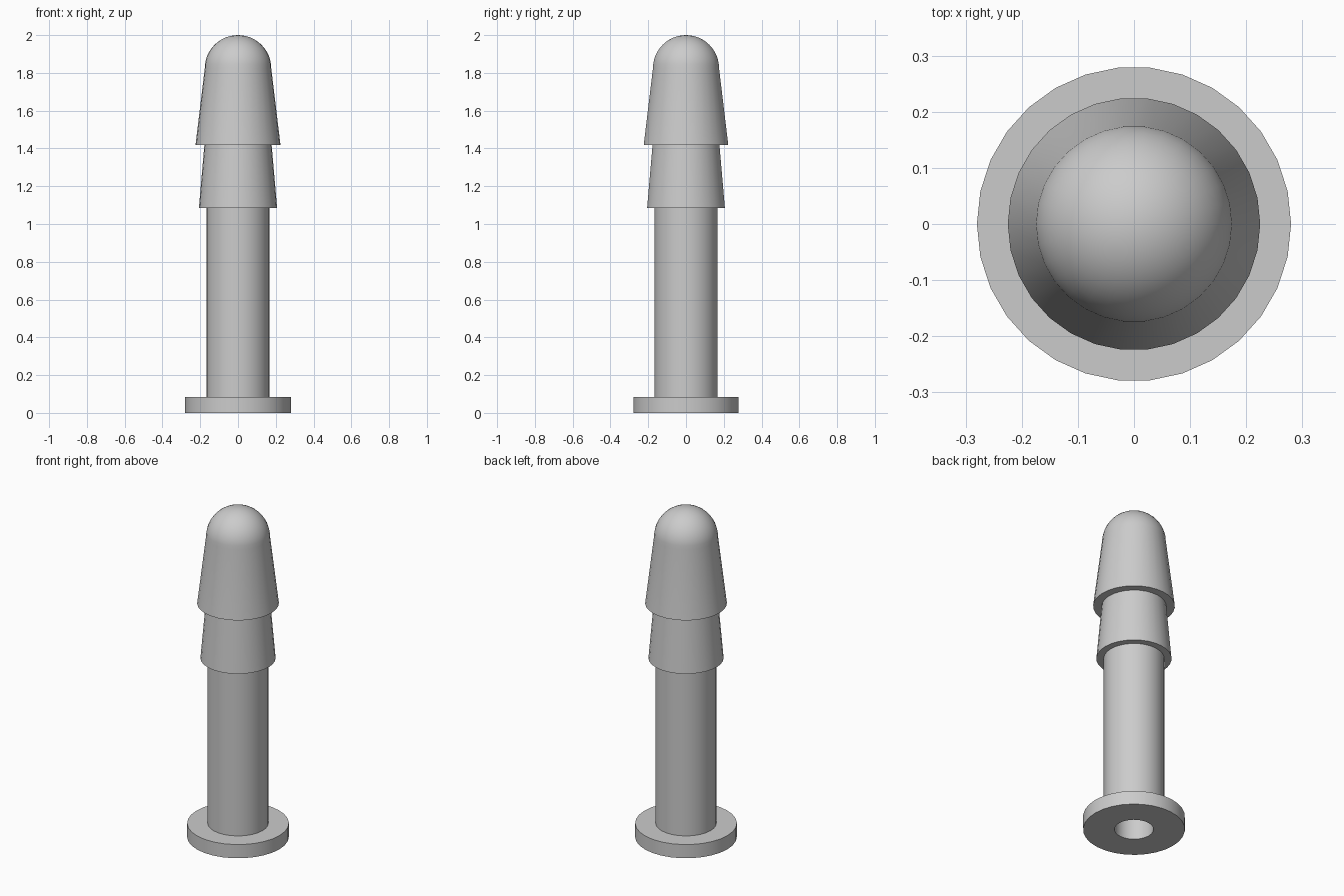
import bpy
import bmesh
from math import cos, sin, pi, radians

SIDES = 30
BORE = 0.107   # radius of the socket in the underside
BORE_TOP = 1.0

cube = bpy.data.objects.get("Cube")
if cube:
    bpy.data.objects.remove(cube, do_unlink=True)

grey = bpy.data.materials.new("plain_grey")
grey.use_nodes = True
colour = (0.6, 0.6, 0.6, 1)
grey.diffuse_color = colour
grey.node_tree.nodes["Principled BSDF"].inputs["Base Color"].default_value = colour


def lathe(name, profile, closed=False):
    """Turn a (radius, height) profile around the z axis."""
    bm = bmesh.new()
    verts = [bm.verts.new((r, 0, z)) for r, z in profile]
    pairs = list(zip(verts, verts[1:]))
    if closed:
        pairs.append((verts[-1], verts[0]))
    edges = [bm.edges.new(p) for p in pairs]
    bmesh.ops.spin(bm, geom=verts + edges, cent=(0, 0, 0), axis=(0, 0, 1),
                   angle=2 * pi, steps=SIDES)
    bmesh.ops.remove_doubles(bm, verts=bm.verts, dist=0.0005)
    bmesh.ops.recalc_face_normals(bm, faces=bm.faces)
    mesh = bpy.data.meshes.new(name)
    bm.to_mesh(mesh)
    bm.free()
    mesh.materials.append(grey)
    obj = bpy.data.objects.new(name, mesh)
    bpy.context.collection.objects.link(obj)
    bpy.ops.object.select_all(action='DESELECT')
    obj.select_set(True)
    bpy.context.view_layer.objects.active = obj
    bpy.ops.object.shade_smooth_by_angle(angle=radians(30))
    return obj


# Base disc with the socket opening
lathe("base_flange", [(BORE, 0), (0.28, 0), (0.28, 0.083), (BORE, 0.083)], closed=True)

# Hollow shaft, closed at the top of the socket
lathe("shaft", [(0, BORE_TOP), (BORE, BORE_TOP), (BORE, 0.083),
                (0.167, 0.083), (0.167, 1.1), (0, 1.1)])

# Tapered lower collar
lathe("lower_collar", [(0, 1.085), (0.207, 1.085), (0.177, 1.43), (0, 1.43)])

# Tapered head with a rounded tip
TIP_R, TIP_Z = 0.176, 1.824
dome = [(TIP_R * cos(a), TIP_Z + TIP_R * sin(a))
        for a in (i * pi / 24 for i in range(12))]
lathe("head", [(0, 1.418), (0.225, 1.418)] + dome + [(0, TIP_Z + TIP_R)])
